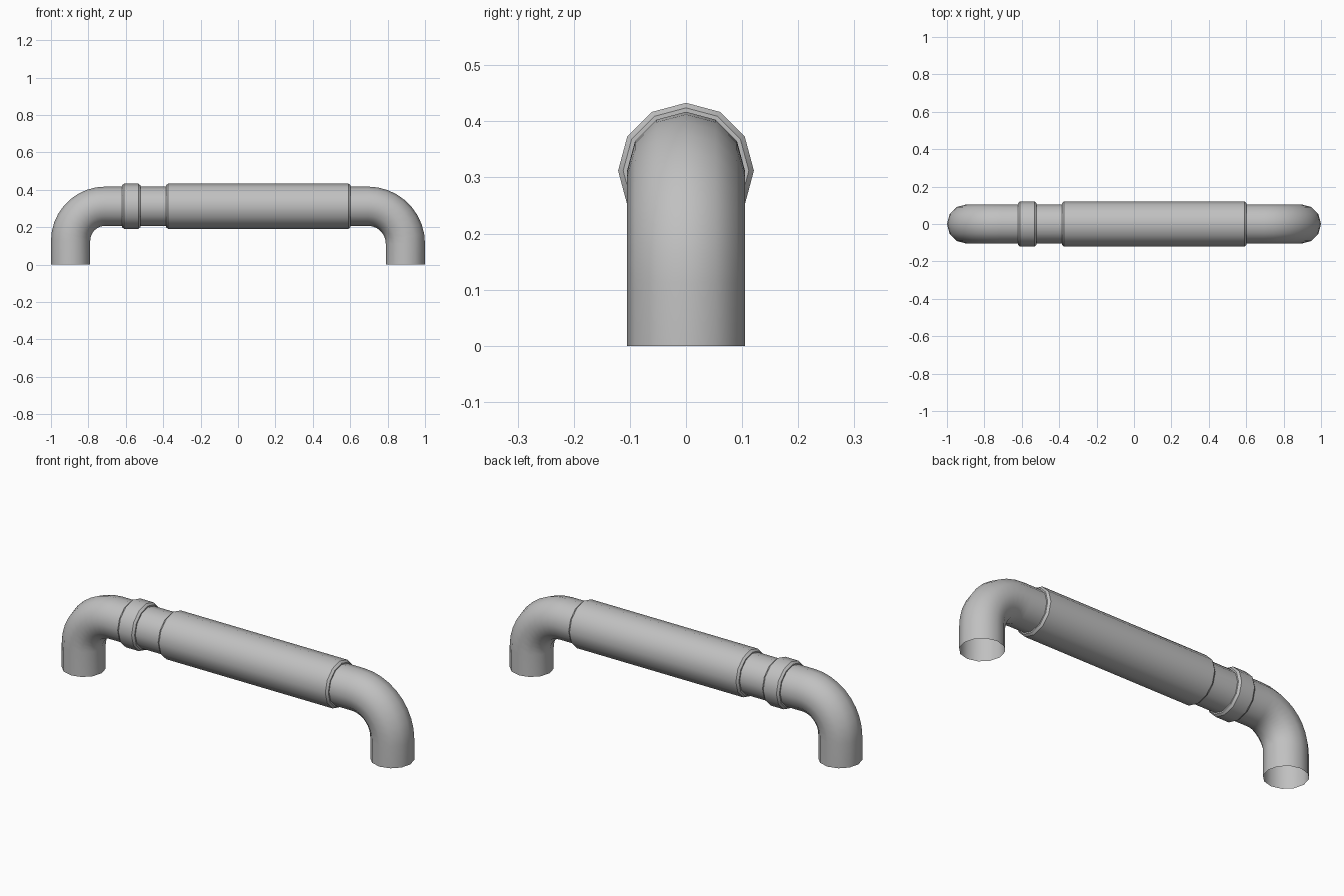
import bpy
import bmesh
from math import cos, sin, pi, radians
from mathutils import Vector

cube = bpy.data.objects.get("Cube")
if cube:
    bpy.data.objects.remove(cube)

SIDES = 12
PIPE_R = 0.105
SLEEVE_R = 0.121
AXIS_Z = 0.312
LEG_X = 0.895

metal = bpy.data.materials.new("pipe grey")
metal.use_nodes = True
grey = (0.53, 0.53, 0.53, 1)
metal.diffuse_color = grey
metal.node_tree.nodes["Principled BSDF"].inputs["Base Color"].default_value = grey


def tube(name, sections):
    """Skin an open tube through (x, z, angle of the outward radius, radius) sections."""
    bm = bmesh.new()
    rings = []
    for x, z, angle, r in sections:
        out = Vector((cos(angle), 0, sin(angle)))
        side = Vector((0, 1, 0))
        turns = [2 * pi * i / SIDES for i in range(SIDES)]
        rings.append([bm.verts.new(Vector((x, 0, z)) + r * (cos(t) * out + sin(t) * side))
                      for t in turns])
    for a, b in zip(rings, rings[1:]):
        for i in range(SIDES):
            j = (i + 1) % SIDES
            bm.faces.new((a[i], a[j], b[j], b[i]))
    bmesh.ops.recalc_face_normals(bm, faces=bm.faces)
    mesh = bpy.data.meshes.new(name)
    bm.to_mesh(mesh)
    bm.free()
    obj = bpy.data.objects.new(name, mesh)
    bpy.context.collection.objects.link(obj)
    mesh.materials.append(metal)
    bpy.ops.object.select_all(action='DESELECT')
    obj.select_set(True)
    bpy.context.view_layer.objects.active = obj
    bpy.ops.object.shade_smooth_by_angle(angle=radians(35))
    return obj


def leg_and_bend(sign, bend, steps=9):
    """Sections from the open foot up through the quarter bend."""
    outward = 0 if sign > 0 else pi
    cx, cz = sign * (LEG_X - bend), AXIS_Z - bend
    result = [(sign * LEG_X, 0, outward, PIPE_R)]
    for i in range(steps + 1):
        t = outward + sign * pi / 2 * i / steps
        result.append((cx + bend * cos(t), cz + bend * sin(t), t, PIPE_R))
    return result


def sleeve(name, x0, x1, chamfer=0.011):
    """Chamfered collar around the horizontal run."""
    lip = SLEEVE_R - 0.009
    profile = [(x0, PIPE_R), (x0, lip), (x0 + chamfer, SLEEVE_R),
               (x1 - chamfer, SLEEVE_R), (x1, lip), (x1, PIPE_R)]
    return tube(name, [(x, AXIS_Z, pi / 2, r) for x, r in profile])


# Main pipe with a foot at each end
tube("bent_pipe", leg_and_bend(-1, 0.185) + leg_and_bend(1, 0.2)[::-1])

# Collars on the horizontal run
sleeve("narrow_ring", -0.62, -0.522)
sleeve("long_sleeve", -0.385, 0.602)
